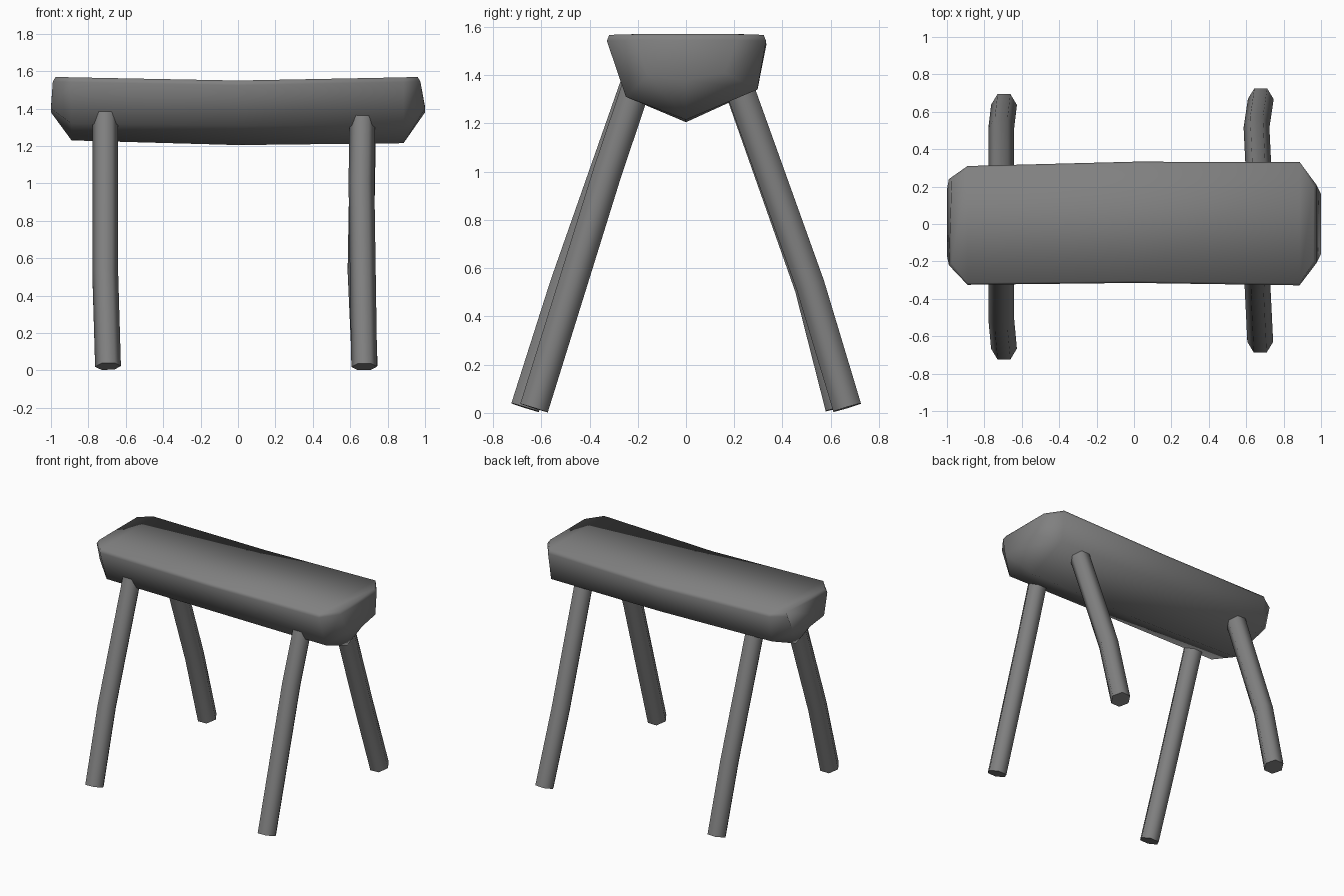
import bpy, bmesh, math
from mathutils import Vector

if "Cube" in bpy.data.objects:
    bpy.data.objects.remove(bpy.data.objects["Cube"])

grey = bpy.data.materials.new("weathered grey")
grey.diffuse_color = (0.216, 0.216, 0.216, 1)
grey.use_nodes = True
grey.node_tree.nodes["Principled BSDF"].inputs["Base Color"].default_value = grey.diffuse_color


def loft(name, rings, angle):
    """Skin a row of equal-sized point rings, cap both ends, shade smooth."""
    bm = bmesh.new()
    rows = [[bm.verts.new(p) for p in ring] for ring in rings]
    n = len(rows[0])
    for a, b in zip(rows, rows[1:]):
        for i in range(n):
            j = (i + 1) % n
            bm.faces.new((a[i], a[j], b[j], b[i]))
    bm.faces.new(rows[0])
    bm.faces.new(rows[-1])
    bmesh.ops.recalc_face_normals(bm, faces=bm.faces)
    mesh = bpy.data.meshes.new(name)
    bm.to_mesh(mesh)
    bm.free()
    obj = bpy.data.objects.new(name, mesh)
    bpy.context.collection.objects.link(obj)
    mesh.materials.append(grey)
    bpy.ops.object.select_all(action='DESELECT')
    obj.select_set(True)
    bpy.context.view_layer.objects.active = obj
    bpy.ops.object.shade_smooth_by_angle(angle=math.radians(angle))
    return obj


# Seat: half log, flat on top, sagging a little, with tapered ends
def section(x, front, back, top, low, keel):
    return [(x, -front + .01, top), (x, back - .01, top), (x, back, top - .025),
            (x, back * .89, low + .03), (x, 0, keel), (x, -front * .76, low),
            (x, -front, top - .025)]


def end(xs, front, back, low):
    """Small end face; xs = x at the top, the rim and the low edge."""
    t, r, l = xs
    return [(t, -front, 1.57), (t, back, 1.57), (r, back + .01, 1.545),
            (l, back * .8, low + .02), (l, 0, low - .01),
            (l, -front * .8, low + .01), (r, -front - .01, 1.545)]


loft("log_seat", [
    end((-.975, -.99, -1.0), .21, .23, 1.39),
    section(-.89, .325, .31, 1.567, 1.32, 1.23),
    section(0, .315, .333, 1.55, 1.31, 1.205),
    section(.885, .328, .332, 1.567, 1.31, 1.215),
    end((.96, .975, 1.0), .20, .20, 1.39)], 80)


# Legs: hexagonal poles with a slight bend, ends cut square to the pole
def leg(name, points, radius=.069):
    pts = [Vector(p) for p in points]
    rings = []
    for i, p in enumerate(pts):
        axis = (pts[min(i + 1, len(pts) - 1)] - pts[max(i - 1, 0)]).normalized()
        side = (Vector((1, 0, 0)) - axis * axis.x).normalized()
        other = axis.cross(side)
        rings.append([p + radius * (side * math.cos(k * math.pi / 3)
                                    + other * math.sin(k * math.pi / 3))
                      for k in range(6)])
    loft(name, rings, 65)


leg("front_left_leg", [(-.695, -.667, .022), (-.71, -.505, .53), (-.71, -.21, 1.37)])
leg("front_right_leg", [(.675, -.63, .02), (.66, -.325, 1.0), (.665, -.20, 1.37)])
leg("back_left_leg", [(-.695, .637, .022), (-.71, .51, .52), (-.71, .21, 1.37)])
leg("back_right_leg", [(.678, .668, .022), (.655, .515, .53), (.67, .21, 1.38)])
